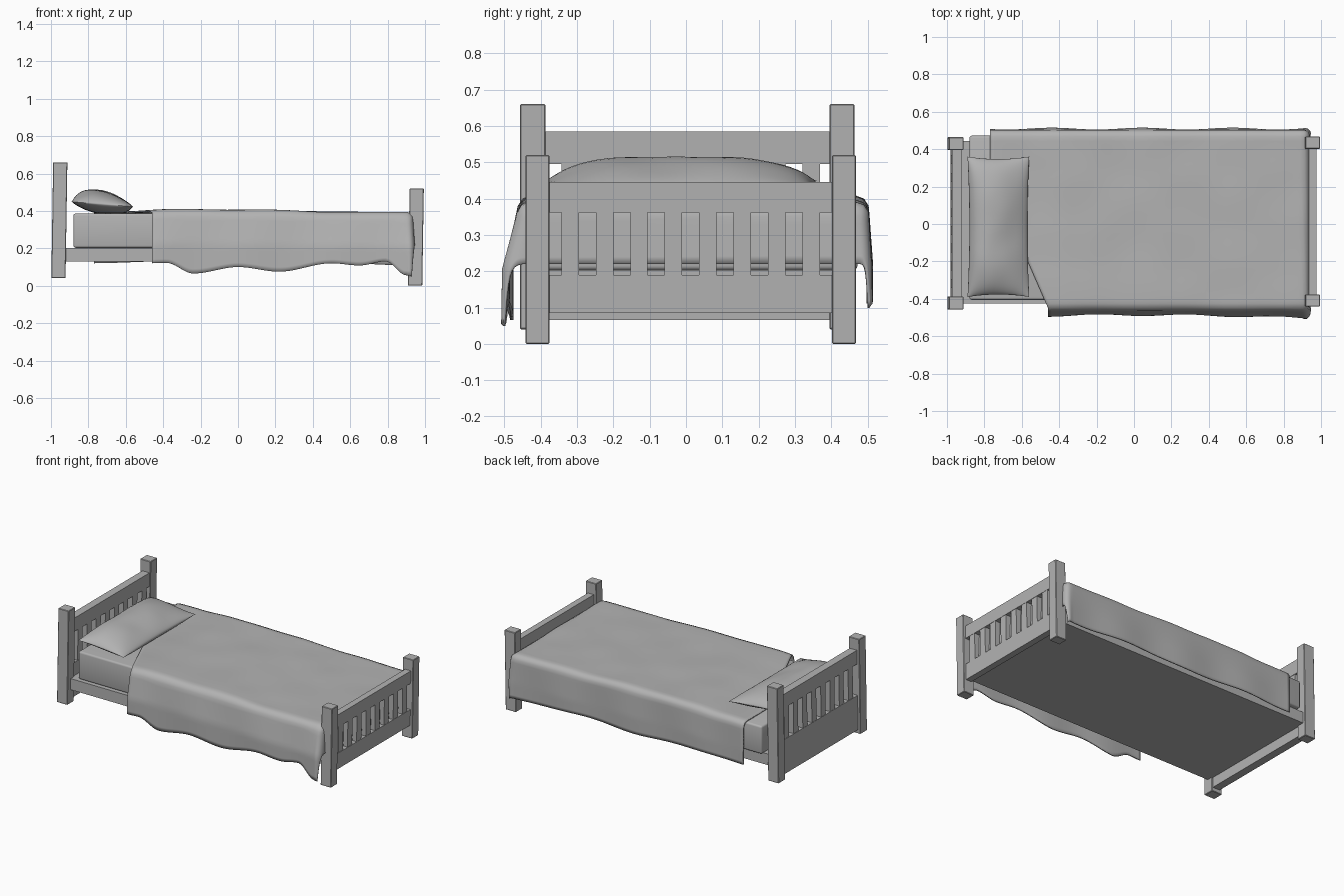
import bpy, bmesh, math
from mathutils import Vector, noise

if "Cube" in bpy.data.objects:
    bpy.data.objects.remove(bpy.data.objects["Cube"])

# Mid grey shared by every part
GREY = bpy.data.materials.new("mid_grey")
GREY.diffuse_color = (0.45, 0.45, 0.45, 1)
GREY.use_nodes = True
GREY.node_tree.nodes["Principled BSDF"].inputs["Base Color"].default_value = GREY.diffuse_color


def add_mesh(name, bm, smooth=None):
    bmesh.ops.recalc_face_normals(bm, faces=bm.faces[:])
    me = bpy.data.meshes.new(name)
    bm.to_mesh(me)
    bm.free()
    me.materials.append(GREY)
    ob = bpy.data.objects.new(name, me)
    bpy.context.collection.objects.link(ob)
    if smooth is not None:
        bpy.ops.object.select_all(action='DESELECT')
        ob.select_set(True)
        bpy.context.view_layer.objects.active = ob
        bpy.ops.object.shade_smooth_by_angle(angle=math.radians(smooth))
    return ob


def box(name, x, y, z, bevel=0.0, lean=0.0, segments=1):
    """Box from (min, max) ranges; lean shears x with height."""
    bm = bmesh.new()
    bmesh.ops.create_cube(bm, size=1)
    for v in bm.verts:
        for i, (a, b) in enumerate((x, y, z)):
            v.co[i] = (a + b) / 2 + v.co[i] * (b - a)
        v.co.x += lean * (v.co.z - 0.3)
    if bevel:
        bmesh.ops.bevel(bm, geom=bm.edges[:], offset=bevel, segments=segments,
                        profile=0.5, affect='EDGES')
    return add_mesh(name, bm, 40 if segments > 1 else None)


def interp(x, pts):
    if x <= pts[0][0]:
        return pts[0][1]
    for (a, p), (b, q) in zip(pts, pts[1:]):
        if x <= b:
            k = (x - a) / (b - a)
            k = k * k * (3 - 2 * k)
            return p + (q - p) * k
    return pts[-1][1]


# Headboard and footboard: posts, rail, slats, lower panel
def end_board(name, post_x, post_ys, post_z, board_x, rail, slat, panel):
    lean = 0.016
    for side, y in zip(("front", "back"), post_ys):
        box(f"{name}_post_{side}", post_x, y, post_z, 0.003, lean)
    span = (post_ys[0][1] - 0.01, post_ys[1][0] + 0.01)
    box(name + "_top_rail", board_x, span, rail, 0, lean)
    box(name + "_lower_panel", board_x, span, panel, 0, lean)
    inner = (board_x[0] + 0.002, board_x[1] - 0.002)
    for i in range(8):
        c = -0.319 + i * 0.0948
        box(f"{name}_slat_{i + 1}", inner, (c - 0.024, c + 0.024), slat, 0, lean)


end_board("headboard", (-0.994, -0.918), ((-0.457, -0.387), (0.395, 0.464)),
          (0.04, 0.66), (-0.977, -0.925), (0.495, 0.585), (0.28, 0.50), (0.065, 0.29))
end_board("footboard", (0.914, 0.99), ((-0.442, -0.376), (0.402, 0.468)),
          (0.0, 0.52), (0.932, 0.974), (0.362, 0.445), (0.185, 0.365), (0.085, 0.19))

# Bed base and mattress
box("bed_base", (-0.93, 0.94), (-0.425, 0.445), (0.13, 0.203))
box("mattress", (-0.88, 0.90), (-0.405, 0.472), (0.203, 0.386), 0.012, 0, 3)


# Pillow: two bulged sheets joined along a pinched seam
def pillow():
    n, m = 20, 32
    bm = bmesh.new()
    for side in (1, -1):
        rows = []
        for i in range(n + 1):
            u = -math.cos(math.pi * i / n)
            row = []
            for j in range(m + 1):
                v = -math.cos(math.pi * j / m)
                x = -0.725 + 0.165 * u * (1 - 0.06 * (1 - v * v))
                y = -0.015 + 0.375 * v * (1 - 0.035 * (1 - u * u))
                puff = max(0, 1 - u * u) ** 0.6 * max(0, 1 - v ** 4) ** 0.7
                seam = 0.436 - 0.013 * u
                if side > 0:
                    z = seam + 0.072 * puff * (1 - 0.35 * u)
                    z += 0.008 * puff * noise.noise(Vector((x * 9, y * 6, 0)))
                else:
                    z = max(0.388, seam - 0.055 * puff * (1 + 0.2 * u))
                row.append(bm.verts.new((x, y, z)))
            rows.append(row)
        for i in range(n):
            for j in range(m):
                bm.faces.new((rows[i][j], rows[i + 1][j],
                              rows[i + 1][j + 1], rows[i][j + 1]))
    bmesh.ops.remove_doubles(bm, verts=bm.verts[:], dist=0.0005)
    return add_mesh("pillow", bm, 60)


pillow()


# Blanket: flat sheet folded over the mattress edges
FRONT, BACK, FOOT = -0.425, 0.468, 0.902
TOP_Z = [(-0.77, 0.393), (-0.6, 0.393), (-0.35, 0.405), (0.1, 0.4),
         (0.5, 0.392), (0.9, 0.388)]
FRONT_HEM = [(-0.46, 0.12), (-0.38, 0.122), (-0.24, 0.065), (0, 0.1), (0.22, 0.075),
             (0.5, 0.12), (0.65, 0.108), (0.79, 0.13), (0.9, 0.055)]
BACK_HEM = [(-0.77, 0.12), (-0.4, 0.13), (0, 0.115), (0.4, 0.13), (0.88, 0.11)]


def fold(d, r=0.03):
    """Distance past the edge -> (outward, drop)."""
    arc = r * math.pi / 2
    if d < arc:
        return r * math.sin(d / r), r * (1 - math.cos(d / r))
    return r, r + d - arc


def drape(s, t):
    top = interp(s, TOP_Z)
    e = max(0.0, s - FOOT)
    d = max(0.0, FRONT - t, t - BACK)
    side = -1 if t < 0 else 1
    x, y = min(s, FOOT), min(max(t, FRONT), BACK)
    h = math.hypot(d, e)
    wob = noise.noise(Vector((s * 4, t * 4, 3.1)))
    if h < 1e-6:
        return (x, y, top + 0.006 * wob)
    out, drop = fold((d ** 4 + e ** 4) ** 0.25)
    hang = min(1, drop / 0.18)
    flare = 0.028 + 0.02 * s * s if side < 0 else 0.008
    side_out = out + hang * flare + 0.005 * hang * math.sin(s * 13 + 1)
    y += side * side_out * d / h
    x += (out + 0.006 * hang + 0.02 * hang * d / h) * e / h
    return (x, y, top + 0.006 * wob * (1 - hang) - drop)


def blanket():
    n, side_n, top_n = 84, 14, 36
    bm = bmesh.new()
    grid = []
    for j in range(2 * side_n + top_n + 1):
        if j < side_n:
            k, f = 0, 1 - j / side_n
        elif j <= side_n + top_n:
            k, f = 1, (j - side_n) / top_n
        else:
            k, f = 2, (j - side_n - top_n) / side_n
        left = (-0.46, -0.47 - 0.3 * min(1, f * 1.3), -0.77)[k]
        row = []
        for i in range(n + 1):
            s = left + (FOOT + 0.185 - left) * i / n
            if k == 1:
                t = FRONT + (BACK - FRONT) * f
            else:
                hem = interp(s, FRONT_HEM if k == 0 else BACK_HEM)
                length = interp(s, TOP_Z) - hem + 0.017
                t = FRONT - f * length if k == 0 else BACK + f * length
            row.append(bm.verts.new(drape(s, t)))
        grid.append(row)
    for a, b in zip(grid, grid[1:]):
        for i in range(n):
            bm.faces.new((a[i], a[i + 1], b[i + 1], b[i]))
    ob = add_mesh("blanket", bm, 60)
    thick = ob.modifiers.new("thickness", 'SOLIDIFY')
    thick.thickness = 0.008
    thick.offset = 0
    return ob


blanket()
